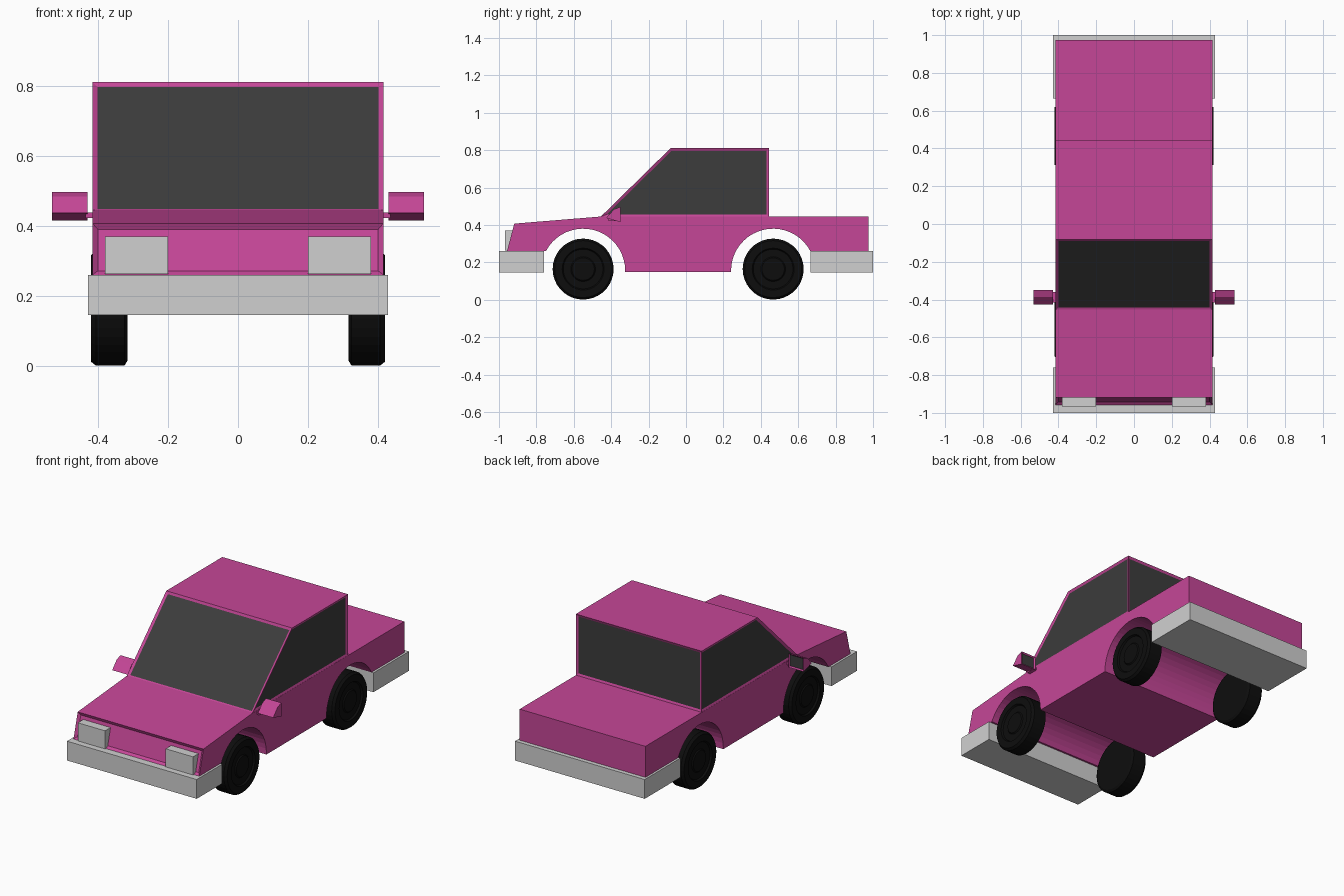
import bpy, bmesh, math
from mathutils import Vector

if "Cube" in bpy.data.objects:
    bpy.data.objects.remove(bpy.data.objects["Cube"])


def material(name, rgb):
    m = bpy.data.materials.new(name)
    m.diffuse_color = (*rgb, 1)
    m.use_nodes = True
    m.node_tree.nodes["Principled BSDF"].inputs["Base Color"].default_value = m.diffuse_color
    return m


PAINT = material("magenta paint", (0.56, 0.062, 0.31))
GLASS = material("dark glass", (0.045, 0.045, 0.045))
GREY = material("light grey", (0.63, 0.63, 0.63))
RUBBER = material("black rubber", (0.004, 0.004, 0.004))


def finish(name, bm, *mats):
    me = bpy.data.meshes.new(name)
    bm.to_mesh(me)
    bm.free()
    for m in mats:
        me.materials.append(m)
    ob = bpy.data.objects.new(name, me)
    bpy.context.collection.objects.link(ob)
    return ob


def extrude_profile(pts, x0, x1):
    """Solid from a (y, z) outline stretched between two x values."""
    bm = bmesh.new()
    face = bm.faces.new([bm.verts.new((x0, y, z)) for y, z in pts])
    new = bmesh.ops.extrude_face_region(bm, geom=[face])["geom"]
    bmesh.ops.translate(bm, vec=(x1 - x0, 0, 0),
                        verts=[v for v in new if isinstance(v, bmesh.types.BMVert)])
    bmesh.ops.recalc_face_normals(bm, faces=bm.faces)
    bm.normal_update()
    return bm


def inset(bm, faces, width, depth, mat=0):
    bmesh.ops.inset_individual(bm, faces=faces, thickness=width, depth=-depth,
                               use_even_offset=True)
    for f in faces:
        f.material_index = mat


def box(name, mat, x, y, z):
    return finish(name, extrude_profile(
        [(y[0], z[0]), (y[1], z[0]), (y[1], z[1]), (y[0], z[1])], *x), mat)


def arch(cy, a0, a1, n=20):
    """Wheel arch points, running from angle a0 to a1."""
    return [(cy + 0.225 * math.cos(a0 + (a1 - a0) * i / n),
             0.155 + 0.225 * math.sin(a0 + (a1 - a0) * i / n)) for i in range(n + 1)]


W = 0.415
AXLES = {"front": -0.55, "rear": 0.466}
lip = math.asin(0.105 / 0.225)

# Lower body with wheel arches and a recessed nose panel
outline = [(-0.957, 0.26), (-0.918, 0.407), (-0.455, 0.445), (0.975, 0.445), (0.975, 0.26)]
outline += arch(AXLES["rear"], lip, math.pi)
outline += [(AXLES["rear"] - 0.225, 0.148), (AXLES["front"] + 0.225, 0.148)]
outline += arch(AXLES["front"], 0, math.pi - lip)
bm = extrude_profile(outline, -W, W)
inset(bm, [f for f in bm.faces if f.normal.y < -0.9 and f.calc_center_median().y < -0.9],
      0.015, 0.012)
finish("body", bm, PAINT)

# Cabin with recessed windows on all four sides
bm = extrude_profile([(-0.457, 0.443), (-0.083, 0.81), (0.445, 0.81), (0.445, 0.443)], -W, W)
inset(bm, [f for f in bm.faces if abs(f.normal.z) < 0.9], 0.014, 0.006, 1)
finish("cabin", bm, PAINT, GLASS)

# Bumpers
box("front_bumper", GREY, (-0.428, 0.428), (-1.0, -0.76), (0.145, 0.26))
box("rear_bumper", GREY, (-0.428, 0.428), (0.665, 1.0), (0.145, 0.26))

# Tyre outline as (outward offset, radius), with stepped hub rings
TYRE = [(0, 0), (0, 0.15), (0.008, 0.163), (0.09, 0.163), (0.104, 0.152), (0.104, 0.112),
        (0.094, 0.106), (0.094, 0.066), (0.1, 0.06), (0.1, 0)]

for side, s in (("left", 1), ("right", -1)):
    # Headlight
    box(side + "_headlight", GREY, (s * 0.2, s * 0.38), (-0.967, -0.91), (0.262, 0.37))

    # Wing mirror with a glass back and a short stalk
    bm = extrude_profile([(-0.427, 0.437), (-0.386, 0.483), (-0.35, 0.497), (-0.35, 0.415)],
                         s * 0.43, s * 0.531)
    inset(bm, [f for f in bm.faces if f.normal.y > 0.9], 0.008, 0.006, 1)
    finish(side + "_mirror", bm, PAINT, GLASS)
    box(side + "_mirror_stalk", PAINT, (s * 0.405, s * 0.435), (-0.415, -0.36), (0.422, 0.438))

    # Wheels turned around the axle
    for end, cy in AXLES.items():
        bm = bmesh.new()
        vs = [bm.verts.new((s * (0.316 + x), cy, 0.164 + r)) for x, r in TYRE]
        es = [bm.edges.new(p) for p in zip(vs, vs[1:])]
        bmesh.ops.spin(bm, geom=vs + es, cent=Vector((0, cy, 0.164)), axis=(1, 0, 0),
                       angle=math.tau, steps=36, use_merge=False)
        bmesh.ops.remove_doubles(bm, verts=bm.verts, dist=0.0005)
        bmesh.ops.recalc_face_normals(bm, faces=bm.faces)
        finish(f"{end}_{side}_wheel", bm, RUBBER)
